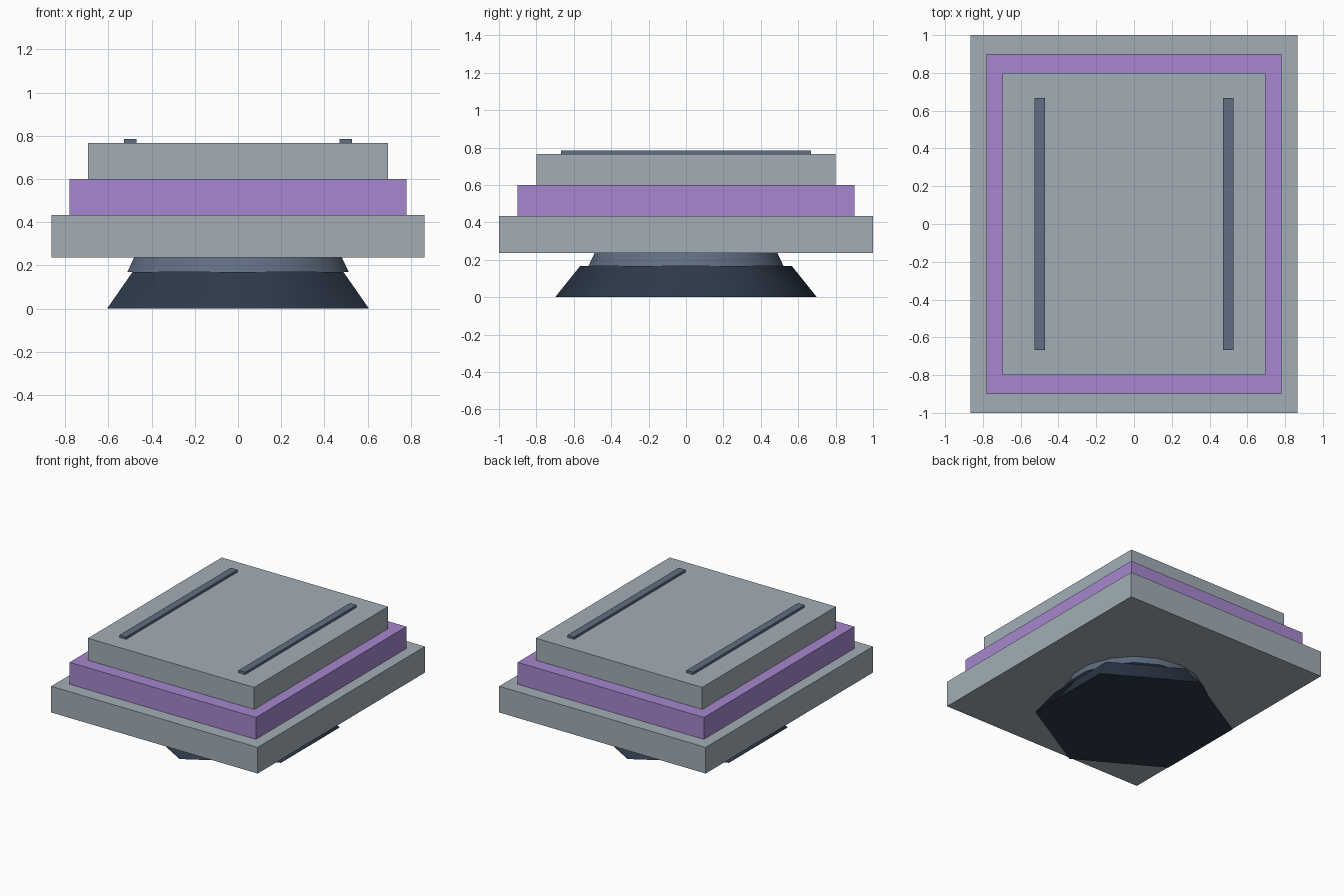
import bpy
import math

if "Cube" in bpy.data.objects:
    bpy.data.objects.remove(bpy.data.objects["Cube"])


def material(name, rgb):
    mat = bpy.data.materials.new(name)
    mat.diffuse_color = (*rgb, 1)
    mat.use_nodes = True
    mat.node_tree.nodes["Principled BSDF"].inputs["Base Color"].default_value = mat.diffuse_color
    return mat


GREY = material("slab_grey", (0.36, 0.42, 0.47))
PURPLE = material("band_purple", (0.38, 0.245, 0.62))
STEEL = material("steel_blue", (0.117, 0.156, 0.223))
DARK = material("dark_base", (0.027, 0.042, 0.07))


def box(name, half_x, half_y, z0, z1, mat, x=0):
    bpy.ops.mesh.primitive_cube_add(size=1, location=(x, 0, (z0 + z1) / 2))
    ob = bpy.context.object
    ob.name = name
    ob.scale = (2 * half_x, 2 * half_y, z1 - z0)
    bpy.ops.object.transform_apply(location=False, rotation=False, scale=True)
    ob.data.materials.append(mat)
    return ob


def frustum(name, sides, r0, r1, z0, z1, mat):
    bpy.ops.mesh.primitive_cone_add(vertices=sides, radius1=r0, radius2=r1,
                                    depth=z1 - z0, location=(0, 0, (z0 + z1) / 2))
    ob = bpy.context.object
    ob.name = name
    ob.data.materials.append(mat)
    # smooth around the sides, sharp at the caps
    bpy.ops.object.shade_smooth_by_angle(angle=math.radians(51))
    return ob


# Hexagonal foot and round collar
frustum("hexagonal_foot", 6, 0.70, 0.565, 0, 0.168, DARK)
frustum("collar", 18, 0.521, 0.489, 0.168, 0.236, STEEL)

# Stepped slabs
box("lower_slab", 0.865, 1.0, 0.236, 0.434, GREY)
box("middle_band", 0.78, 0.90, 0.434, 0.60, PURPLE)
box("upper_slab", 0.696, 0.80, 0.60, 0.767, GREY)

# Pair of rails on top
for side, x in (("left", -0.499), ("right", 0.499)):
    box(side + "_rail", 0.028, 0.667, 0.767, 0.785, STEEL, x)
